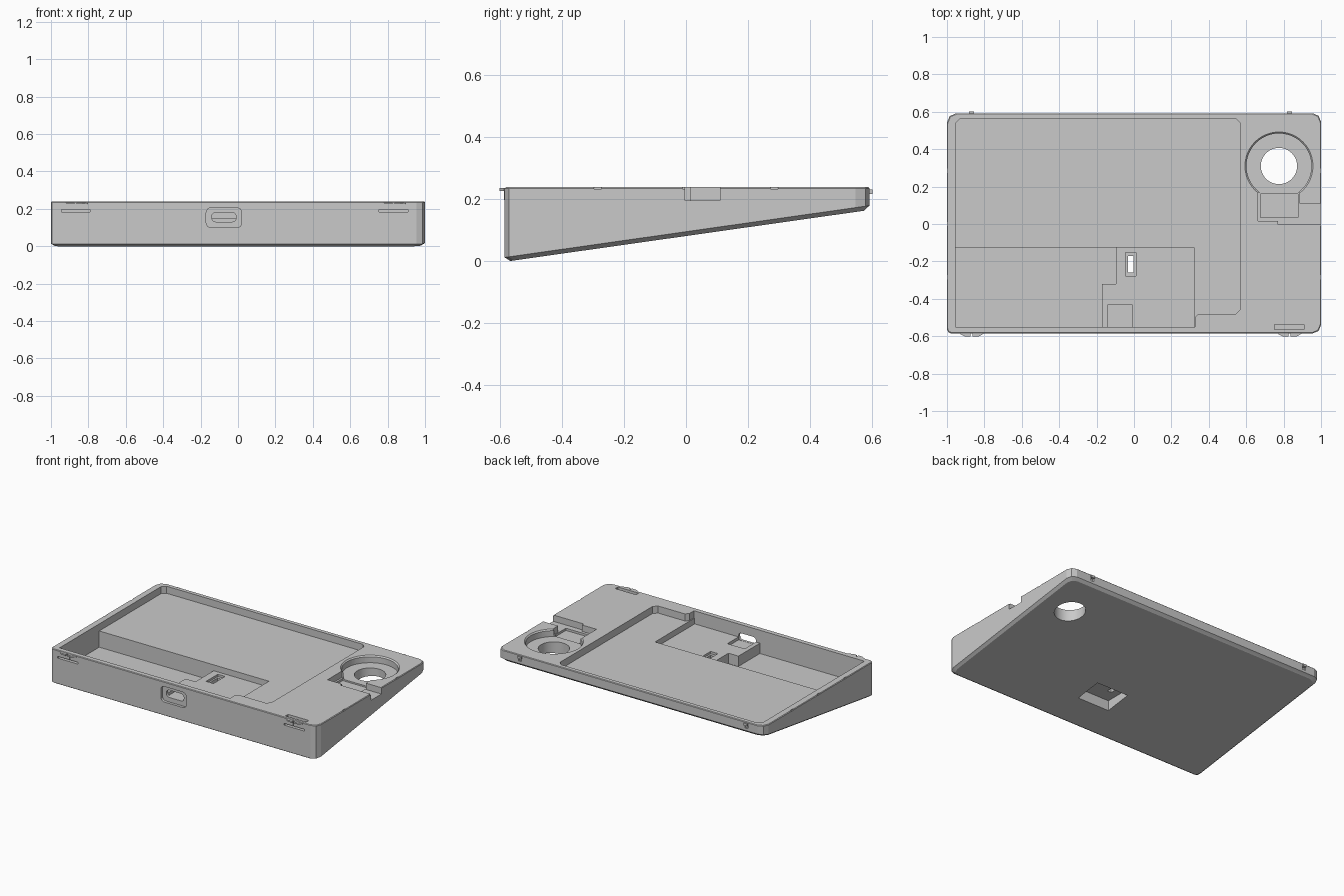
import bpy, bmesh, math

cube = bpy.data.objects.get("Cube")
if cube:
    bpy.data.objects.remove(cube, do_unlink=True)

TOP = 0.238
gray = bpy.data.materials.new("plain_gray")
gray.use_nodes = True
gray.diffuse_color = (0.59, 0.59, 0.59, 1)
gray.node_tree.nodes["Principled BSDF"].inputs["Base Color"].default_value = (0.59, 0.59, 0.59, 1)

scene_parts = bpy.context.scene.collection
cutters = bpy.data.collections.new("cutters")
scene_parts.children.link(cutters)


def loft(name, rings):
    """Closed solid through rings with equal point counts; cutters go to their own collection."""
    bm = bmesh.new()
    loops = [[bm.verts.new(p) for p in ring] for ring in rings]
    n = len(loops[0])
    for a, b in zip(loops, loops[1:]):
        for i in range(n):
            j = (i + 1) % n
            bm.faces.new((a[i], a[j], b[j], b[i]))
    bm.faces.new(loops[0][::-1])
    bm.faces.new(loops[-1])
    bmesh.ops.recalc_face_normals(bm, faces=bm.faces)
    mesh = bpy.data.meshes.new(name)
    bm.to_mesh(mesh)
    bm.free()
    mesh.materials.append(gray)
    ob = bpy.data.objects.new(name, mesh)
    ob.hide_render = name.endswith("_cut")
    (cutters if ob.hide_render else scene_parts).objects.link(ob)
    return ob


def prism(name, pts, z0, z1):
    return loft(name, [[(x, y, z) for x, y in pts] for z in (z0, z1)])


def rect(x0, x1, y0, y1):
    return [(x0, y0), (x1, y0), (x1, y1), (x0, y1)]


def box(name, x0, x1, y0, y1, z0, z1):
    return prism(name, rect(x0, x1, y0, y1), z0, z1)


def circle(cx, cy, r, n=48):
    return [(cx + r * math.cos(math.tau * i / n), cy + r * math.sin(math.tau * i / n)) for i in range(n)]


def rounded(x0, x1, y0, y1, radii, steps):
    """Rectangle with one radius per corner, from the lower left counterclockwise."""
    pts = []
    signs = rect(1, -1, 1, -1)
    for k, (px, py) in enumerate(rect(x0, x1, y0, y1)):
        r = radii[k]
        for i in range(steps + 1):
            a = math.pi + (k + i / steps) * math.pi / 2
            pts.append((px + r * (signs[k][0] + math.cos(a)), py + r * (signs[k][1] + math.sin(a))))
    return pts


def front_prism(name, pts, y0, y1):
    return loft(name, [[(x, y, z) for x, z in pts] for y in (y0, y1)])


# Wedge body: flat top, sloping underside, chamfered edges
def outline(inset):
    return rounded(-1 + inset, 1 - inset, -0.585 + inset, 0.592 - inset, (0.022, 0.045, 0.045, 0.05), 2)


def under(y):
    return 0.142 * (y + 0.565)


body = loft("case_body", [
    [(x, y, under(y)) for x, y in outline(0.018)],
    [(x, y, under(y) + 0.014) for x, y in outline(0)],
    [(x, y, TOP - 0.004) for x, y in outline(0)],
    [(x, y, TOP) for x, y in outline(0.004)],
])

# Main tray with clipped corners and a stepped front corner
c = 0.025
prism("tray_cut", [
    (-0.955, -0.55), (0.325, -0.55), (0.325, -0.5), (0.345, -0.48), (0.57 - c, -0.48),
    (0.57, -0.48 + c), (0.57, 0.562 - c), (0.57 - c, 0.562), (-0.955 + c, 0.562),
    (-0.955, 0.562 - c)], 0.19, 0.4)

# Deep bay, raised shelf, connector groove
box("shelf_cut", -0.18, 0.32, -0.55, -0.125, 0.15, 0.31)
prism("bay_cut", [
    (-0.955, -0.55), (-0.17, -0.55), (-0.17, -0.32), (-0.095, -0.32),
    (-0.095, -0.125), (-0.955, -0.125)], 0.08, 0.32)
box("groove_cut", -0.14, -0.01, -0.55, -0.43, 0.13, 0.33)

# Connector opening through the front wall
front_prism("port_recess_cut", rounded(-0.17, 0.02, 0.1, 0.205, [0.025] * 4, 4), -0.7, -0.567)
front_prism("port_cut", rounded(-0.14, -0.01, 0.131, 0.18, [0.02] * 4, 4), -0.71, -0.5)

# Recess underneath with a slot up to the shelf
box("under_recess_cut", -0.086, 0.155, -0.348, -0.165, -0.1, 0.1)
box("slot_seat_cut", -0.045, 0.01, -0.278, -0.152, 0.135, 0.34)
box("slot_cut", -0.033, -0.002, -0.258, -0.172, 0.05, 0.35)

# Round well with a through hole and bevelled lip
cx, cy = 0.775, 0.31
prism("well_cut", circle(cx, cy, 0.174), 0.19, 0.36)
loft("well_lip_cut", [
    [(x, y, TOP - 0.01) for x, y in circle(cx, cy, 0.172)],
    [(x, y, TOP + 0.01) for x, y in circle(cx, cy, 0.192)]])
prism("hole_cut", circle(cx, cy, 0.097), -0.1, 0.37)

# Two-level seat beside the well and channel out to the side
box("seat_cut", 0.675, 0.878, 0.035, 0.16, 0.18, 0.38)
box("seat_rim_cut", 0.662, 0.884, 0.015, 0.168, 0.195, 0.39)
box("channel_cut", 0.77, 1.1, -0.003, 0.11, 0.195, 0.41)

# Front latch slits, rear catch grooves, side rim notches
LATCHES = (("right", -0.868), ("left", 0.832))
for side, x in LATCHES:
    box("slit_cut", x - 0.077, x + 0.077, -0.7, -0.56, 0.184, 0.196)
    box("catch_groove_cut", x - 0.012, x + 0.012, 0.582, 0.7, 0.195, 0.215)
for edge in (-1, 1):
    for y in (-0.285, 0, 0.285):
        box("notch_cut", edge - 0.008, edge + 0.008, y - 0.012, y + 0.012, 0.232, 0.3)
box("latch_pocket_cut", 0.752, 0.908, -0.565, -0.537, 0.222, 0.4)

# Cut everything out of the body at once
mod = body.modifiers.new("cuts", 'BOOLEAN')
mod.operation = 'DIFFERENCE'
mod.solver = 'EXACT'
mod.operand_type = 'COLLECTION'
mod.collection = cutters
deps = bpy.context.evaluated_depsgraph_get()
carved = bpy.data.meshes.new_from_object(body.evaluated_get(deps))
body.modifiers.clear()
body.data = carved
for ob in list(cutters.objects):
    bpy.data.objects.remove(ob, do_unlink=True)
bpy.data.collections.remove(cutters)

# Latch tabs on the front and catches on the back
for side, x in LATCHES:
    for half, s in (("outer", -1), ("inner", 1)):
        tab = [(x + s * 0.005, -0.575), (x + s * 0.065, -0.575), (x + s * 0.062, -0.588),
               (x + s * 0.035, -0.602), (x + s * 0.005, -0.602)]
        prism(f"{side}_front_latch_{half}", tab, 0.225, 0.235)
        box(f"{side}_latch_stem_{half}", *sorted((x + s * 0.006, x + s * 0.014)), -0.588, -0.575, 0.197, 0.23)
    box(f"{side}_rear_catch", x - 0.013, x + 0.013, 0.58, 0.602, 0.215, 0.231)

# Smooth the curved walls, keep edges sharp
for ob in bpy.context.scene.objects:
    ob.select_set(ob == body)
bpy.context.view_layer.objects.active = body
bpy.ops.object.shade_smooth_by_angle(angle=math.radians(20))
